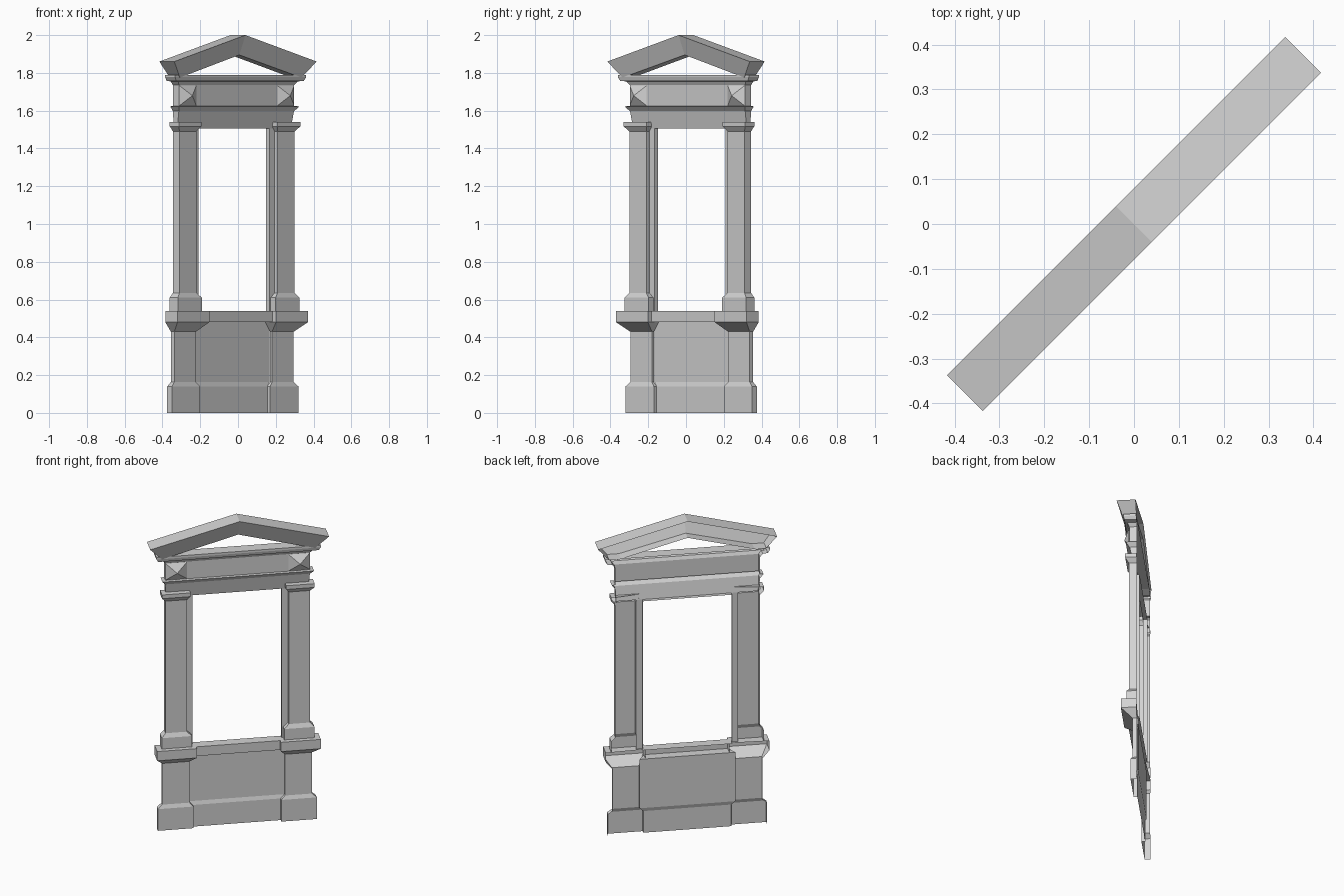
import bpy, bmesh, math

cube = bpy.data.objects.get("Cube")
if cube:
    bpy.data.objects.remove(cube, do_unlink=True)

BACK = -0.056    # plane of the open back
JAMB = -0.03     # front plane of the opening's inner frame

stone = bpy.data.materials.new("pale grey stone")
stone.use_nodes = True
GREY = (0.65, 0.65, 0.65, 1)
stone.diffuse_color = GREY
stone.node_tree.nodes["Principled BSDF"].inputs["Base Color"].default_value = GREY


def loft(name, rows, cap=False):
    """Join rows of (across, outward, up) points with quads, mirror across the middle."""
    bm = bmesh.new()
    grid = [[bm.verts.new((u, -v, z)) for u, v, z in row] for row in rows]
    for low, high in zip(grid, grid[1:]):
        for i in range(len(low) - 1):
            bm.faces.new((low[i], low[i + 1], high[i + 1], high[i]))
    if cap:
        bm.faces.new(grid[-1])
    bmesh.ops.remove_doubles(bm, verts=bm.verts, dist=0.0001)
    mesh = bpy.data.meshes.new(name)
    bm.to_mesh(mesh)
    bm.free()
    mesh.materials.append(stone)
    ob = bpy.data.objects.new(name, mesh)
    bpy.context.collection.objects.link(ob)
    ob.rotation_euler.z = math.radians(45)
    mirror = ob.modifiers.new("Mirror", "MIRROR")
    mirror.use_axis[0] = True
    return ob


def pier(name, inner_back, levels):
    """Side pier from levels of (inner edge, outer edge, front, height)."""
    loft(name, [[(a, inner_back, z), (a, v, z), (b, v, z), (b, BACK, z)]
                for a, b, v, z in levels], cap=True)


def band(name, levels):
    """Full-width moulding with returned ends, from (half width, front, height)."""
    loft(name, [[(0, v, z), (w, v, z), (w, BACK, z)] for w, v, z in levels])


def panel(name, levels):
    """Middle piece without ends, from (half width, front, height)."""
    loft(name, [[(0, v, z), (w, v, z)] for w, v, z in levels])


# Pedestals with their projecting sill blocks
pier("pedestals", -0.045, [
    (0.262, 0.474, -0.021, 0), (0.262, 0.474, -0.021, 0.14),
    (0.285, 0.447, -0.03, 0.163), (0.285, 0.447, -0.03, 0.43),
    (0.25, 0.488, 0.035, 0.48), (0.25, 0.488, 0.035, 0.54)])

# Apron below the opening, and the sill on top of it
panel("apron_and_sill", [
    (0.262, -0.043, 0), (0.262, -0.043, 0.14), (0.285, -0.05, 0.163),
    (0.285, -0.05, 0.48), (0.25, 0.01, 0.48), (0.25, 0.01, 0.54),
    (0.27, BACK, 0.54)])

# Pilasters: base, shaft, capital
pier("pilasters", JAMB, [
    (0.275, 0.455, 0.005, 0.54), (0.275, 0.455, 0.005, 0.61),
    (0.304, 0.431, -0.007, 0.635), (0.304, 0.431, -0.007, 1.49),
    (0.285, 0.455, 0.012, 1.517), (0.285, 0.455, 0.012, 1.541)])

# Inner frame of the opening
loft("jambs", [[(0.265, BACK, z), (0.265, JAMB, z), (0.304, JAMB, z)]
               for z in (0.54, 1.505)])
panel("opening_soffit", [(0.265, BACK, 1.505), (0.265, JAMB, 1.505)])

# Entablature
band("architrave", [(0.425, JAMB, 1.505), (0.431, -0.012, 1.597),
                    (0.452, 0.01, 1.623), (0.431, -0.01, 1.624)])
band("frieze", [(0.431, -0.01, 1.624), (0.431, -0.01, 1.735)])
band("cornice", [(0.431, -0.01, 1.735), (0.448, 0.0, 1.755),
                 (0.478, 0.015, 1.758), (0.49, 0.02, 1.777),
                 (0.49, 0.02, 1.79), (0.49, BACK, 1.79)])

# Pointed ornaments on the frieze ends
LOW, HIGH, IN, OUT = 1.626, 1.733, 0.303, 0.43
ring = [(u, -0.009, z) for u, z in
        ((IN, LOW), (OUT, LOW), (OUT, HIGH), (IN, HIGH), (IN, LOW))]
loft("frieze_points", [ring, [((IN + OUT) / 2, 0.025, (LOW + HIGH) / 2)] * 5])

# Raking pediment: underside, sloped face, top
ridge = [(BACK, 1.895), (0.01, 1.895), (0.056, 2.0), (BACK, 2.0)]
eave = [(0.455, BACK, 1.775), (0.455, 0.02, 1.775),
        (0.533, 0.056, 1.86), (0.533, BACK, 1.86)]
loft("pediment", [[(0, v, z), end] for (v, z), end in zip(ridge, eave)])
bm_end = [[eave[1], eave[0]], [eave[2], eave[3]]]
loft("pediment_ends", bm_end)
